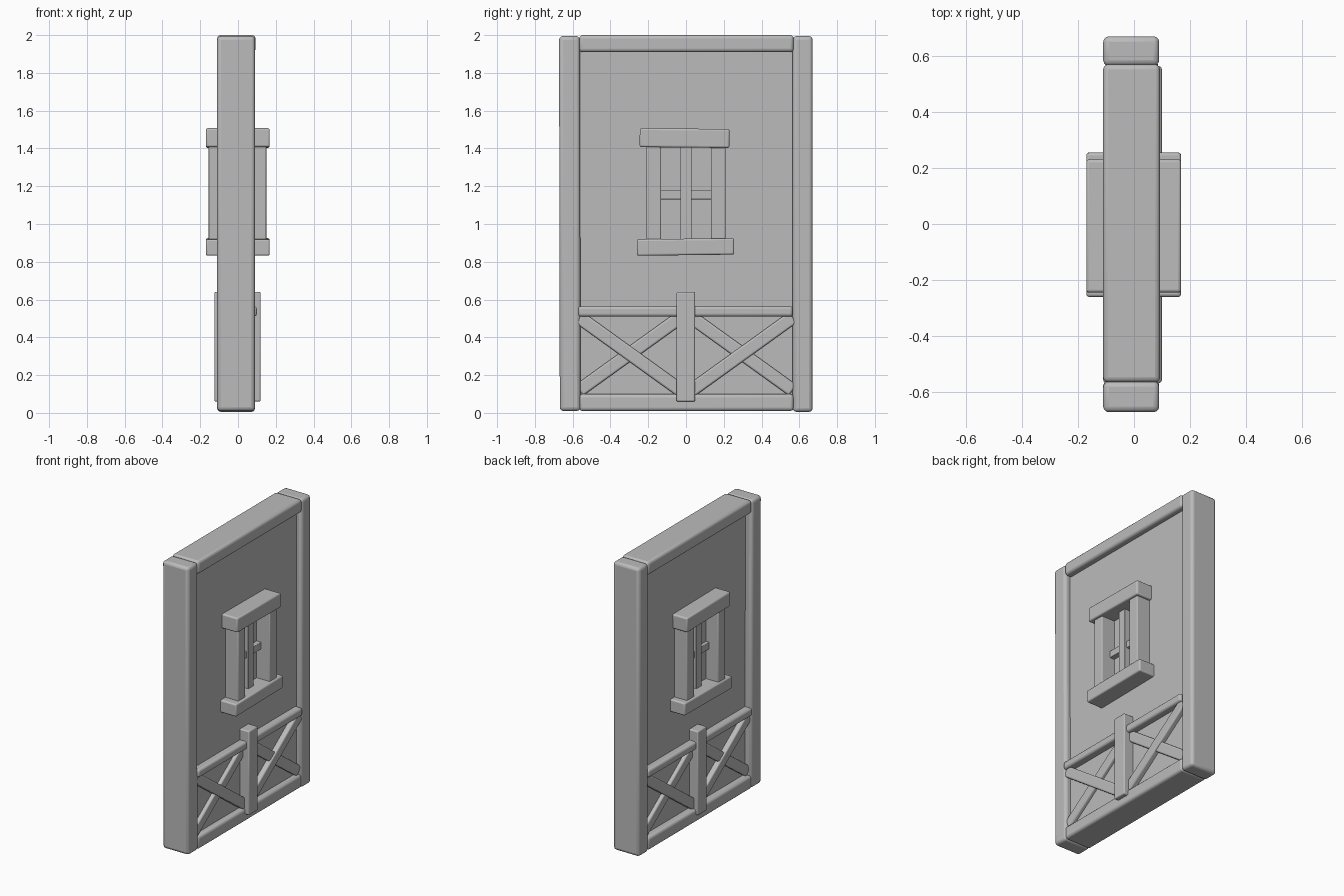
import bpy
import math
from mathutils import Matrix

cube = bpy.data.objects.get("Cube")
if cube:
    bpy.data.objects.remove(cube, do_unlink=True)

grey = bpy.data.materials.new("plain grey")
grey.use_nodes = True
colour = (0.5, 0.5, 0.5, 1)
grey.diffuse_color = colour
grey.node_tree.nodes["Principled BSDF"].inputs["Base Color"].default_value = colour


def beam(name, x, y, z, bevel=0.01, tilt=0.0):
    """Box from (min, max) ranges, turned about x by tilt, with rounded edges."""
    spans = (x, y, z)
    centre = [(a + b) / 2 for a, b in spans]
    size = [b - a for a, b in spans]
    bpy.ops.mesh.primitive_cube_add(size=1, location=centre)
    ob = bpy.context.object
    ob.name = name
    ob.data.transform(Matrix.Rotation(tilt, 4, "X") @ Matrix.Diagonal((*size, 1)))
    ob.data.materials.append(grey)
    if bevel:
        mod = ob.modifiers.new("rounded edges", "BEVEL")
        mod.width = bevel
        mod.segments = 3
        bpy.ops.object.shade_smooth_by_angle(angle=math.radians(40))
    return ob


def brace(name, x, start, end, width):
    """Diagonal plank between two (y, z) points."""
    dy, dz = end[0] - start[0], end[1] - start[1]
    half = math.hypot(dy, dz) / 2
    cy, cz = (start[0] + end[0]) / 2, (start[1] + end[1]) / 2
    beam(name, x, (cy - half, cy + half), (cz - width / 2, cz + width / 2),
         0.01, math.atan2(dz, dy))


# Wall panel and outer frame
DEPTH = (-0.11, 0.09)
beam("wall_panel", (-0.06, 0.05), (-0.6, 0.6), (0.04, 1.96), 0)
beam("front_post", DEPTH, (-0.67, -0.56), (0.01, 1.995), 0.02, 0.002)
beam("back_post", DEPTH, (0.565, 0.67), (0.005, 1.995), 0.02)
beam("top_beam", (-0.11, 0.093), (-0.565, 0.57), (1.91, 2.0), 0.018)
beam("bottom_beam", DEPTH, (-0.565, 0.57), (0.01, 0.1), 0.018)

# Lower fencing: rail, short post and crossed braces on both sides
beam("middle_rail", (-0.11, 0.1), (-0.57, 0.565), (0.51, 0.565), 0.015)
beam("short_post", (-0.125, 0.12), (-0.05, 0.048), (0.06, 0.64), 0.008)
for side in (-1, 1):
    hand = "left" if side > 0 else "right"
    for end in (-1, 1):
        place = hand + ("_front" if end < 0 else "_back")
        outer, inner = end * 0.565, end * 0.03
        over = sorted((side * 0.03 - 0.005, side * 0.09 - 0.005))
        under = sorted((side * 0.03 - 0.005, side * 0.08 - 0.005))
        low, high = 0.12, 0.505
        rising, falling = (over, under) if end > 0 else (under, over)
        left, right = sorted((outer, inner))
        brace(place + "_rising_brace", rising, (left, low), (right, high), 0.07)
        brace(place + "_falling_brace", falling, (left, high), (right, low), 0.07)

# Window frame
beam("window_lintel", (-0.17, 0.168), (-0.245, 0.23), (1.405, 1.505), 0.01, -0.01)
beam("window_sill", (-0.17, 0.168), (-0.26, 0.255), (0.835, 0.922), 0.01, 0.012)
beam("window_front_jamb", (-0.155, 0.15), (-0.21, -0.132), (0.9, 1.43), 0.006)
beam("window_back_jamb", (-0.155, 0.15), (0.132, 0.21), (0.9, 1.43), 0.006)

# Window bars
beam("window_mullion", (-0.1, 0.1), (-0.03, 0.03), (0.9, 1.43), 0.004)
beam("window_crossbar", (-0.085, 0.085), (-0.14, 0.14), (1.13, 1.178), 0.004)
